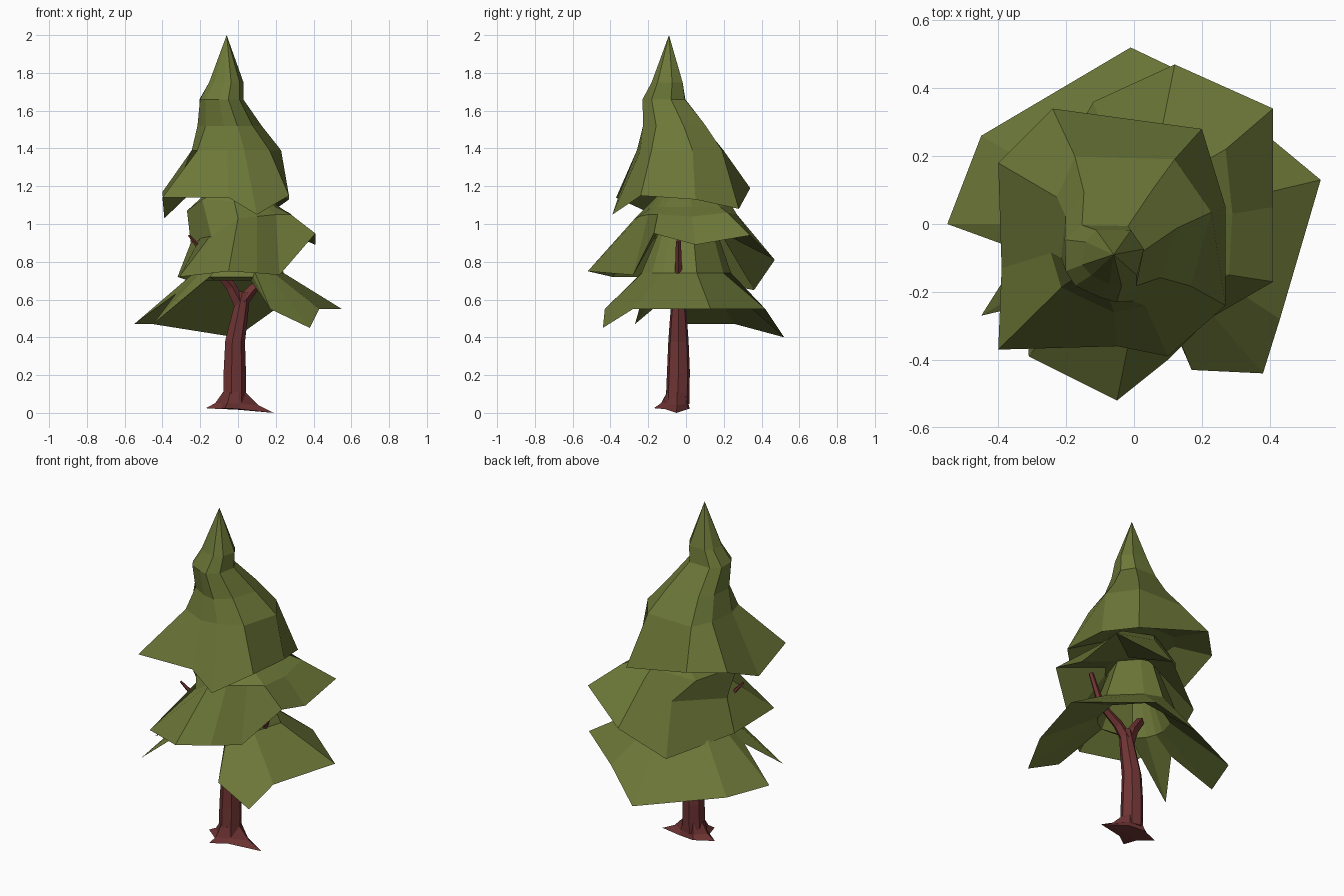
import bpy, bmesh, math, random
from mathutils import Vector

random.seed(4)
if "Cube" in bpy.data.objects:
    bpy.data.objects.remove(bpy.data.objects["Cube"], do_unlink=True)


def make_material(name, colour):
    mat = bpy.data.materials.new(name)
    mat.use_nodes = True
    mat.diffuse_color = (*colour, 1)
    mat.node_tree.nodes["Principled BSDF"].inputs["Base Color"].default_value = (*colour, 1)
    return mat


LEAF = make_material("olive green", (.15, .185, .039))
BARK = make_material("red brown bark", (.16, .034, .034))


def loft(name, rings, material):
    """Skin a list of equally long point rings and close both ends."""
    bm = bmesh.new()
    loops = [[bm.verts.new(p) for p in ring] for ring in rings]
    count = len(loops[0])
    for low, high in zip(loops, loops[1:]):
        for i in range(count):
            j = (i + 1) % count
            bm.faces.new((low[i], low[j], high[j], high[i]))
    for end in (loops[0], loops[-1]):
        hub = bm.verts.new(sum((v.co for v in end), Vector()) / count)
        for i in range(count):
            bm.faces.new((end[i], end[(i + 1) % count], hub))
    bmesh.ops.remove_doubles(bm, verts=bm.verts, dist=.0005)
    bmesh.ops.recalc_face_normals(bm, faces=bm.faces)
    mesh = bpy.data.meshes.new(name)
    bm.to_mesh(mesh)
    bm.free()
    mesh.materials.append(material)
    obj = bpy.data.objects.new(name, mesh)
    bpy.context.collection.objects.link(obj)
    return obj


def foliage(name, rim, under, folds, shoulders):
    """Ragged skirt: hollow underside, rim, hand-placed folds, then rings (x, y, z, radius)."""
    rim = [Vector(p) for p in rim]

    def ring(x, y, z, radius, wobble):
        points = []
        for p in rim:
            a = math.atan2(p.y, p.x)
            r = radius * random.uniform(1 - wobble, 1 + wobble)
            points.append((x + r * math.cos(a), y + r * math.sin(a), z))
        return points

    hollow = [ring(*u, 0) for u in under]
    return loft(name, hollow + [rim] + folds + [ring(*s, .08) for s in shoulders], LEAF)


def tube(name, path, sides=7):
    """Faceted limb through (x, y, z, radius) stations."""
    points = [Vector(s[:3]) for s in path]
    rings = []
    for i, station in enumerate(path):
        along = points[min(i + 1, len(path) - 1)] - points[max(i - 1, 0)]
        turn = Vector((0, 0, 1)).rotation_difference(along)
        ring = []
        for k in range(sides):
            a = math.tau * k / sides
            offset = Vector((math.cos(a), math.sin(a), 0)) * station[3]
            ring.append(points[i] + turn @ offset)
        rings.append(ring)
    return loft(name, rings, BARK)


# Trunk and forked branches
tube("trunk", [(-.02, -.045, .05, .064), (-.02, -.04, .22, .062),
               (-.018, -.04, .38, .055), (.005, -.04, .5, .046), (.03, -.04, .64, .034)])
tube("right_branch", [(.01, -.04, .57, .036), (-.04, -.06, .67, .03),
                      (-.12, -.1, .77, .025), (-.26, -.17, .94, .006)], 5)
tube("left_branch", [(.02, -.04, .59, .036), (.08, -.04, .66, .028),
                     (.2, -.04, .74, .02), (.27, -.04, .91, .014)], 5)

# Star-shaped root flare with three pointed toes
star = [Vector(p) for p in [(.19, -.05, 0), (.04, .01, .02), (-.06, .02, .02),
                            (-.17, -.03, .025), (-.09, -.09, .02), (-.07, -.17, .025),
                            (.01, -.11, .02)]]
collar = []
for p in star:
    out = Vector((p.x + .02, p.y + .045, 0)).normalized()
    collar.append(Vector((-.02, -.045, .11)) + out * .06)
knees = [p.lerp(c, .55) - Vector((0, 0, .02)) for p, c in zip(star, collar)]
loft("root_flare", [star, knees, collar], BARK)

# Lowest skirt, lifted at the front so the fork shows, with a steep hollow core
foliage("lower_foliage",
        [(.55, .13, .55), (.2, .42, .55), (-.01, .52, .4), (-.45, .26, .47),
         (-.55, 0, .47), (-.33, -.08, .63), (-.45, -.27, .47), (-.15, -.2, .72),
         (.08, -.22, .72), (.17, -.43, .55), (.38, -.44, .45), (.43, -.28, .55)],
        [(0, 0, .95, .1), (0, 0, .7, .2)], [], [(0, 0, .74, .235), (0, 0, 1, .14)])

# Middle skirt, raised at the left, with a recess for the right branch tip
foliage("middle_foliage",
        [(.41, -.17, .95), (.41, .05, .89), (.41, .34, .94), (.12, .47, .81),
         (-.12, .36, .65), (-.32, 0, .72), (-.31, -.39, .72),
         (-.05, -.52, .75), (.1, -.4, .74), (.22, -.28, .73)],
        [(0, 0, 1, .16)],
        [[(.28, -.15, 1.05), (.29, .03, 1.04), (.27, .22, 1.06), (.08, .27, 1.05),
          (-.08, .25, .94), (-.25, -.03, .9), (-.14, -.2, .93),
          (0, -.27, 1.03), (.1, -.25, 1.04), (.2, -.2, 1.05)],
         [(.2, -.12, 1.09), (.22, .03, 1.09), (.2, .18, 1.09), (.06, .24, 1.1),
          (-.17, .15, 1.05), (-.27, -.1, 1.07), (-.19, -.12, 1.13),
          (-.02, -.18, 1.12), (.07, -.18, 1.09), (.15, -.15, 1.09)]],
        [(-.02, 0, 1.17, .14)])

# Crown: flared skirt, narrow neck and pointed cap
foliage("top_foliage",
        [(.27, .05, 1.13), (.2, .28, 1.08), (-.24, .34, 1.19), (-.4, .18, 1.17),
         (-.39, -.13, 1.03), (-.4, -.37, 1.14), (-.05, -.36, 1.14), (.1, -.39, 1.05),
         (.27, -.24, 1.15)],
        [(-.03, 0, 1.2, .2)], [],
        [(-.025, -.012, 1.39, .24), (-.05, -.045, 1.52, .175), (-.085, -.1, 1.66, .125),
         (-.06, -.09, 1.75, .095), (-.06, -.09, 2, 0)])
